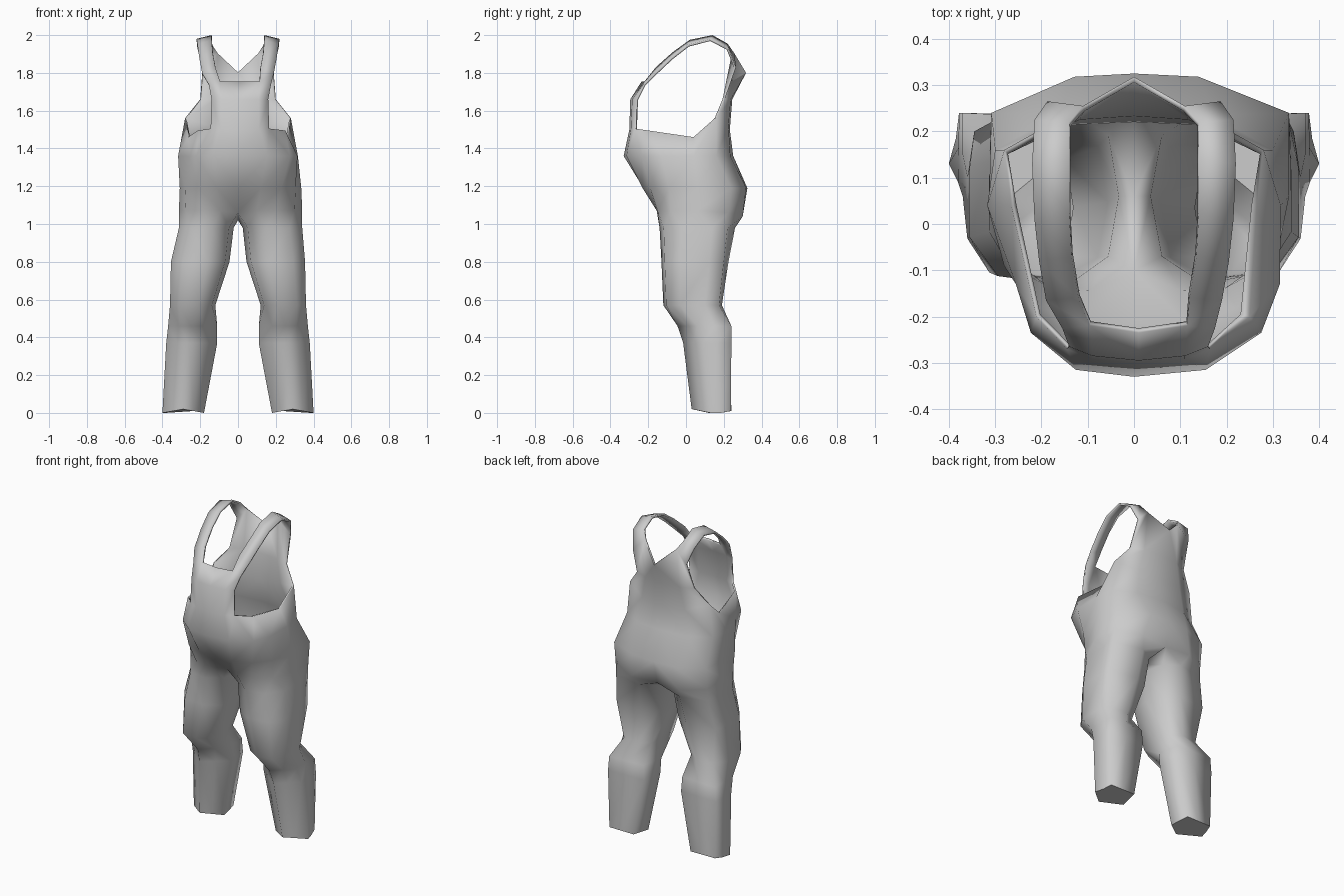
import bpy, bmesh, math

if "Cube" in bpy.data.objects:
    bpy.data.objects.remove(bpy.data.objects["Cube"])

bm = bmesh.new()


def row(points):
    return [bm.verts.new(p) for p in points]


def level(z, points):
    return row([(x, y, z) for x, y in points])


def skin(low, up, closed=False):
    """Quads between two rows that run front -> side -> back."""
    n = len(low)
    for i in range(n if closed else n - 1):
        j = (i + 1) % n
        bm.faces.new((low[i], low[j], up[j], up[i]))


def boxy(v, p):
    return math.copysign(min(1, abs(v)) ** p, v)


def thigh_ring(z, x0, x1, y0, y1, p, corner=None):
    """Rounded ring; corner places the outer back point."""
    pts = []
    for i in range(9):
        a = math.radians(-140 + 40 * i)
        c = boxy(math.cos(a) / 0.94, p)
        s = boxy(math.sin(a) / 0.985, p)
        pts.append(((x0 + x1) / 2 + (x1 - x0) / 2 * c,
                    (y0 + y1) / 2 + (y1 - y0) / 2 * s))
    if corner:
        pts[5] = corner
    return level(z, pts)


def shin_ring(z, front, outer, outer_back, inner_back, inner):
    """Five-cornered ring with midpoints, matching the thigh's point count."""
    def mid(a, b):
        return ((a[0] + b[0]) / 2, (a[1] + b[1]) / 2)
    return level(z, [mid(inner, front), front, mid(front, outer), outer,
                     mid(outer, outer_back), outer_back,
                     mid(outer_back, inner_back), inner_back, inner])


# Trouser leg (right half, mirrored later) with a five-cornered hem
hem = shin_ring(0.0, (0.29, 0.03), (0.40, 0.13), (0.37, 0.238), (0.20, 0.24), (0.18, 0.12))
for i, z in ((0, 0.01), (1, 0.02), (2, 0.01), (5, 0.01), (6, 0.01), (7, 0.01)):
    hem[i].co.z = z
legs = [hem,
        shin_ring(0.37, (0.26, -0.015), (0.38, 0.09), (0.378, 0.24), (0.13, 0.235), (0.11, 0.10)),
        shin_ring(0.46, (0.25, -0.045), (0.37, 0.06), (0.37, 0.24), (0.135, 0.23), (0.11, 0.09)),
        thigh_ring(0.57, 0.12, 0.36, -0.12, 0.19, 0.8),
        thigh_ring(0.80, 0.045, 0.355, -0.13, 0.225, 0.8, (0.345, 0.20)),
        thigh_ring(0.98, 0.025, 0.34, -0.14, 0.26, 0.9, (0.335, 0.22))]
for a, b in zip(legs, legs[1:]):
    skin(a, b, True)
bm.faces.new(hem[::-1])

# Seat: half ring from front centre to back centre, then the crotch point
seat = row([(0, -0.11, 1.06), (0.10, -0.155, 1.07), (0.20, -0.15, 1.07),
            (0.30, -0.08, 1.07), (0.34, 0.06, 1.07), (0.335, 0.225, 1.06),
            (0.18, 0.30, 1.04), (0, 0.285, 1.04), (0, 0.06, 1.02)])
skin(legs[-1], seat, True)

# Hips, belly and the sloping edge of the side opening
hips = level(1.19, [(0, -0.225), (0.12, -0.23), (0.23, -0.19), (0.305, -0.09),
                    (0.335, 0.06), (0.335, 0.24), (0.14, 0.318), (0, 0.325)])
belly = level(1.36, [(0, -0.33), (0.155, -0.315), (0.275, -0.235), (0.315, -0.13),
                     (0.317, 0.04), (0.30, 0.16), (0.17, 0.235), (0, 0.25)])
waist = row([(0, -0.30, 1.5), (0.10, -0.292, 1.5), (0.155, -0.27, 1.505),
             (0.24, -0.20, 1.495), (0.265, 0.04, 1.46), (0.28, 0.16, 1.56),
             (0.15, 0.225, 1.52), (0, 0.232, 1.5)])
skin(seat[:8], hips)
skin(hips, belly)
skin(belly, waist)

# Front bib
bib_mid = level(1.66, [(0, -0.295), (0.10, -0.285), (0.15, -0.265)])
bib_top = row([(0, -0.235, 1.755), (0.105, -0.22, 1.755), (0.165, -0.225, 1.74)])
skin(waist[:3], bib_mid)
skin(bib_mid, bib_top)

# Back panel, dipping to a V between the straps
back_mid = level(1.66, [(0.20, 0.205), (0.12, 0.237), (0, 0.245)])
back_top = row([(0.187, 0.265, 1.83), (0.11, 0.255, 1.905), (0, 0.318, 1.80)])
skin(waist[5:], back_mid)
skin(back_mid, back_top)

# Shoulder strap over to the bib: (outer, inner) edge pairs
strap = [back_top[:2]]
for pair in (((0.215, 0.225, 1.93), (0.14, 0.22, 1.955)),
             ((0.22, 0.13, 1.98), (0.14, 0.14, 2.0)),
             ((0.215, 0.01, 1.95), (0.14, 0.02, 1.975)),
             ((0.205, -0.08, 1.88), (0.135, -0.07, 1.91)),
             ((0.19, -0.165, 1.80), (0.12, -0.16, 1.83))):
    strap.append(row(pair))
strap.append([bib_top[2], bib_top[1]])
for a, b in zip(strap, strap[1:]):
    skin(a, b)

mesh = bpy.data.meshes.new("overalls")
bm.to_mesh(mesh)
bm.free()
overalls = bpy.data.objects.new("overalls", mesh)
bpy.context.collection.objects.link(overalls)

# Mirror the half and give the cloth a little thickness
mirror = overalls.modifiers.new("mirror", 'MIRROR')
mirror.use_axis[0] = True
mirror.merge_threshold = 0.001
cloth = overalls.modifiers.new("cloth_thickness", 'SOLIDIFY')
cloth.thickness = 0.012
cloth.offset = -1

fabric = bpy.data.materials.new("grey_fabric")
fabric.diffuse_color = (0.6, 0.6, 0.6, 1)
fabric.use_nodes = True
fabric.node_tree.nodes["Principled BSDF"].inputs["Base Color"].default_value = fabric.diffuse_color
mesh.materials.append(fabric)

bpy.context.view_layer.objects.active = overalls
overalls.select_set(True)
bpy.ops.object.convert(target='MESH')
mesh = overalls.data

# The left hip and belly sit tighter than the right; the bib is slightly off centre
for v in mesh.vertices:
    x, y, z = v.co
    if x < 0 and 0.9 < z < 1.28:
        v.co.x *= 0.92
    elif x < 0 and y < -0.1 and (z < 1.45 or x < -0.18) and 1.28 < z < 1.52:
        v.co.x *= 0.81 if z < 1.45 else 0.88
    elif y < -0.2 and 1.45 < z < 1.77:
        v.co.x += 0.01

bpy.ops.object.shade_smooth_by_angle(angle=math.radians(100))
# Flat hem caps
for f in mesh.polygons:
    if len(f.vertices) == 9:
        f.use_smooth = False
